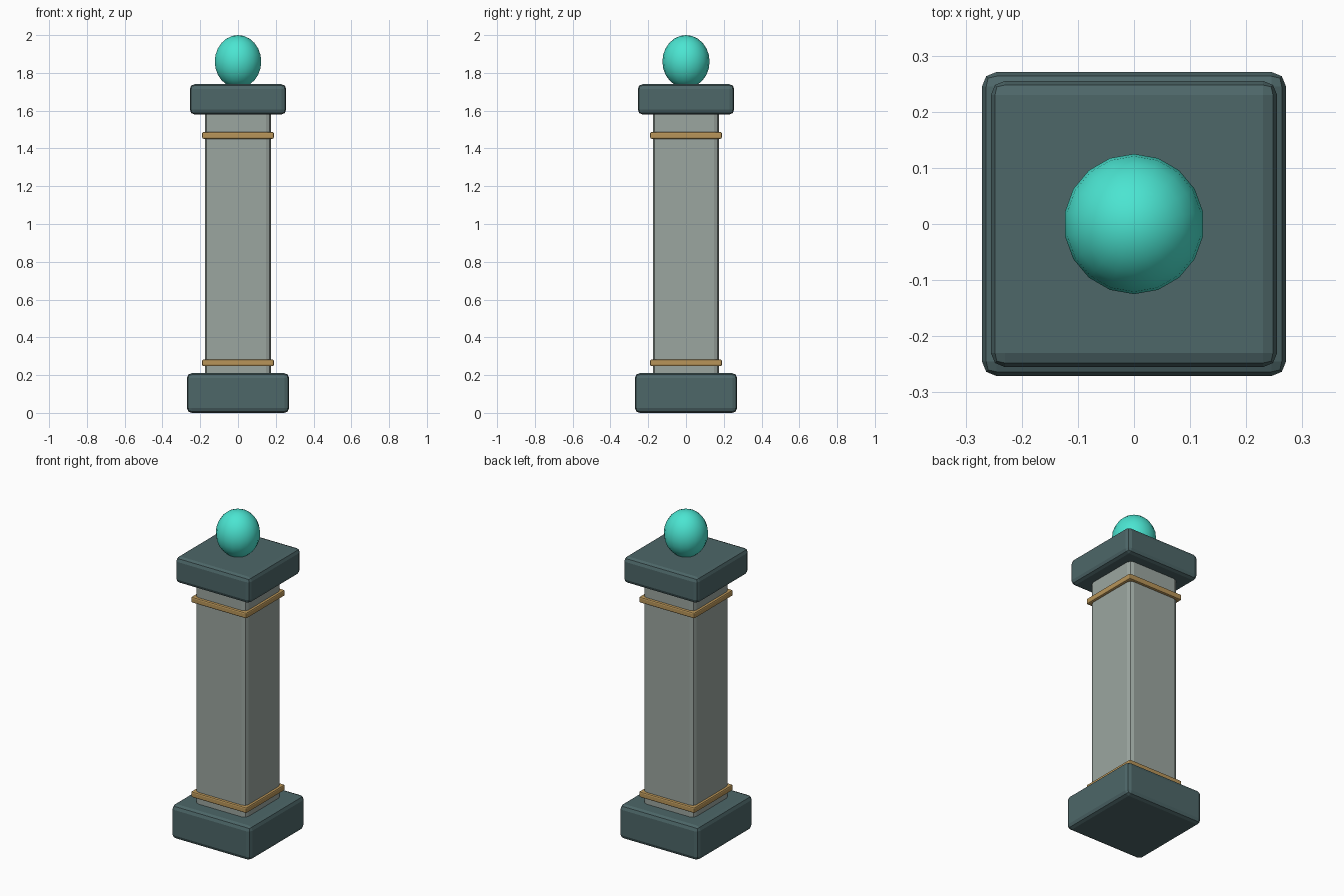
import bpy

if "Cube" in bpy.data.objects:
    bpy.data.objects.remove(bpy.data.objects["Cube"])

def material(name, rgb):
    m = bpy.data.materials.new(name)
    m.diffuse_color = (*rgb, 1)
    m.use_nodes = True
    m.node_tree.nodes["Principled BSDF"].inputs["Base Color"].default_value = m.diffuse_color
    return m

slate = material("slate", (0.075, 0.135, 0.14))
stone = material("stone", (0.33, 0.38, 0.35))
brass = material("brass", (0.48, 0.30, 0.10))
teal = material("teal", (0.07, 0.78, 0.64))

def block(name, half, z0, z1, bevel, mat):
    """Square block with rounded edges between two heights."""
    bpy.ops.mesh.primitive_cube_add(size=1, location=(0, 0, (z0 + z1) / 2))
    ob = bpy.context.object
    ob.name = name
    ob.scale = (2 * half, 2 * half, z1 - z0)
    bpy.ops.object.transform_apply(location=False, rotation=False, scale=True)
    mod = ob.modifiers.new("bevel", 'BEVEL')
    mod.width = bevel
    mod.segments = 2
    ob.data.materials.append(mat)
    return ob

# plinth, shaft and capital
block("base", 0.271, 0.0, 0.21, 0.026, slate)
block("shaft", 0.175, 0.18, 1.61, 0.028, stone)
block("capital", 0.255, 1.58, 1.74, 0.025, slate)

# trim bands around the shaft
block("lower_band", 0.19, 0.247, 0.283, 0.008, brass)
block("upper_band", 0.19, 1.451, 1.487, 0.008, brass)

# egg-shaped finial
bpy.ops.mesh.primitive_uv_sphere_add(segments=18, ring_count=12, radius=1, location=(0, 0, 1.86))
finial = bpy.context.object
finial.name = "finial"
finial.scale = (0.125, 0.125, 0.14)
bpy.ops.object.transform_apply(location=False, rotation=False, scale=True)
bpy.ops.object.shade_smooth()
finial.data.materials.append(teal)
